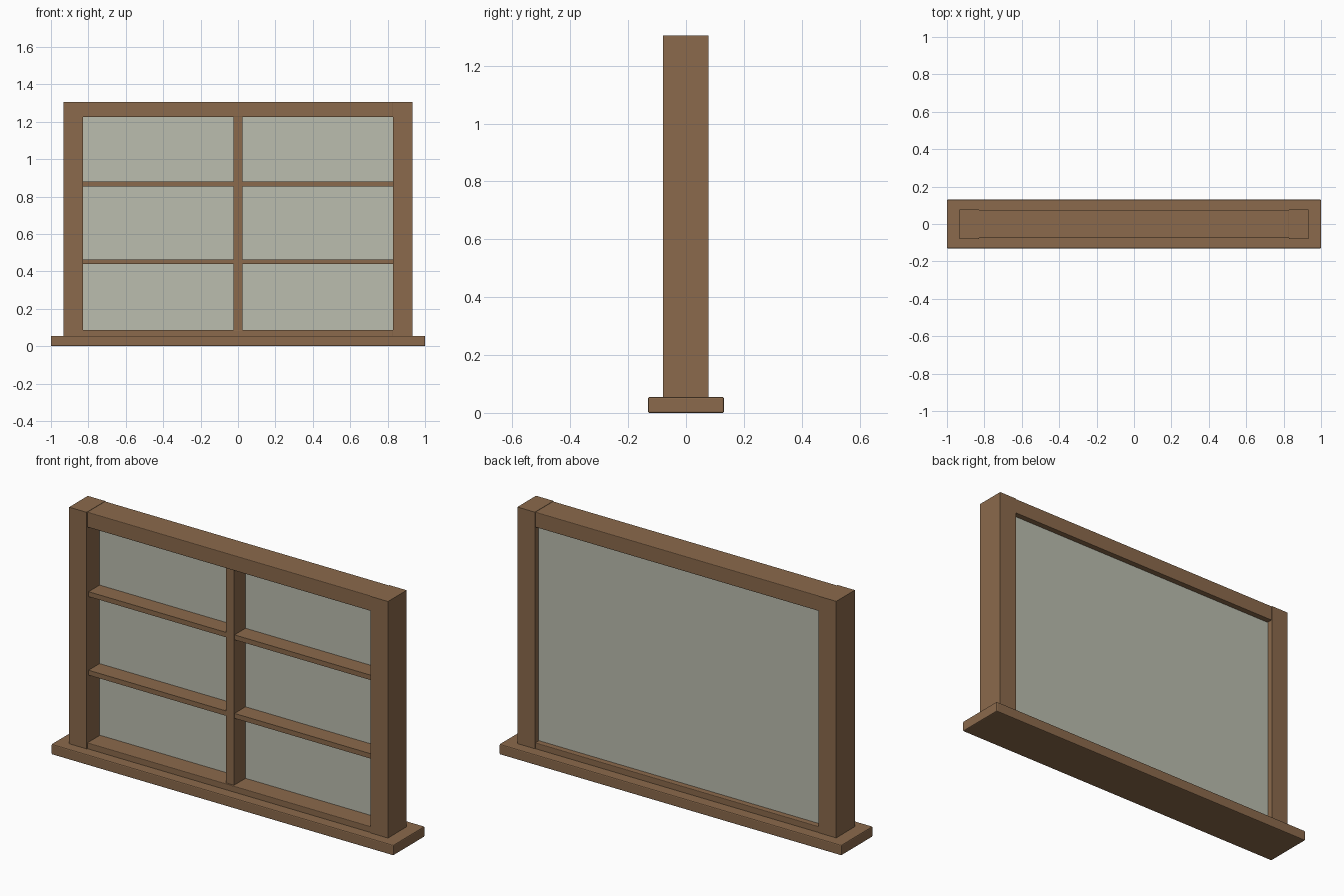
import bpy

cube = bpy.data.objects.get("Cube")
if cube:
    bpy.data.objects.remove(cube, do_unlink=True)


def material(name, colour):
    mat = bpy.data.materials.new(name)
    mat.use_nodes = True
    mat.diffuse_color = colour
    mat.node_tree.nodes["Principled BSDF"].inputs["Base Color"].default_value = colour
    return mat


wood = material("brown_wood", (0.258, 0.144, 0.072, 1))
glass = material("grey_green_glass", (0.497, 0.509, 0.429, 1))


def box(name, x, y, z, mat=wood, bevel=0):
    """Box spanning the given (low, high) pair on each axis."""
    bpy.ops.mesh.primitive_cube_add(size=1)
    obj = bpy.context.object
    obj.name = name
    obj.location = [(a + b) / 2 for a, b in (x, y, z)]
    obj.scale = [b - a for a, b in (x, y, z)]
    bpy.ops.object.transform_apply(location=False, rotation=False, scale=True)
    obj.data.materials.append(mat)
    if bevel:
        mod = obj.modifiers.new("soft_edges", "BEVEL")
        mod.width = bevel
        mod.segments = 2
    return obj


INNER, OUTER, TOP, SILL_TOP = 0.83, 0.932, 1.305, 0.055

# Sill and side posts
box("sill", (-1, 1), (-0.131, 0.131), (0, SILL_TOP), bevel=0.005)
box("left_post", (INNER, OUTER), (-0.079, 0.077), (SILL_TOP, TOP))
box("right_post", (-OUTER, -INNER), (-0.079, 0.077), (SILL_TOP, TOP))

# Top and bottom rails between the posts
box("top_rail", (-INNER, INNER), (-0.075, 0.075), (1.225, TOP), bevel=0.003)
box("bottom_rail", (-INNER, INNER), (-0.075, 0.075), (SILL_TOP - 0.005, 0.086), bevel=0.003)

# Glass pane, set towards the back
box("glass_pane", (-INNER, INNER), (0.03, 0.045), (0.08, 1.23), glass)

# Glazing bars in front of the glass
box("upright_bar", (-0.023, 0.023), (-0.066, 0.035), (0.08, 1.23))
for label, z in (("lower", 0.451), ("upper", 0.866)):
    box(label + "_cross_bar", (-INNER, INNER), (-0.062, 0.035), (z - 0.013, z + 0.013))
